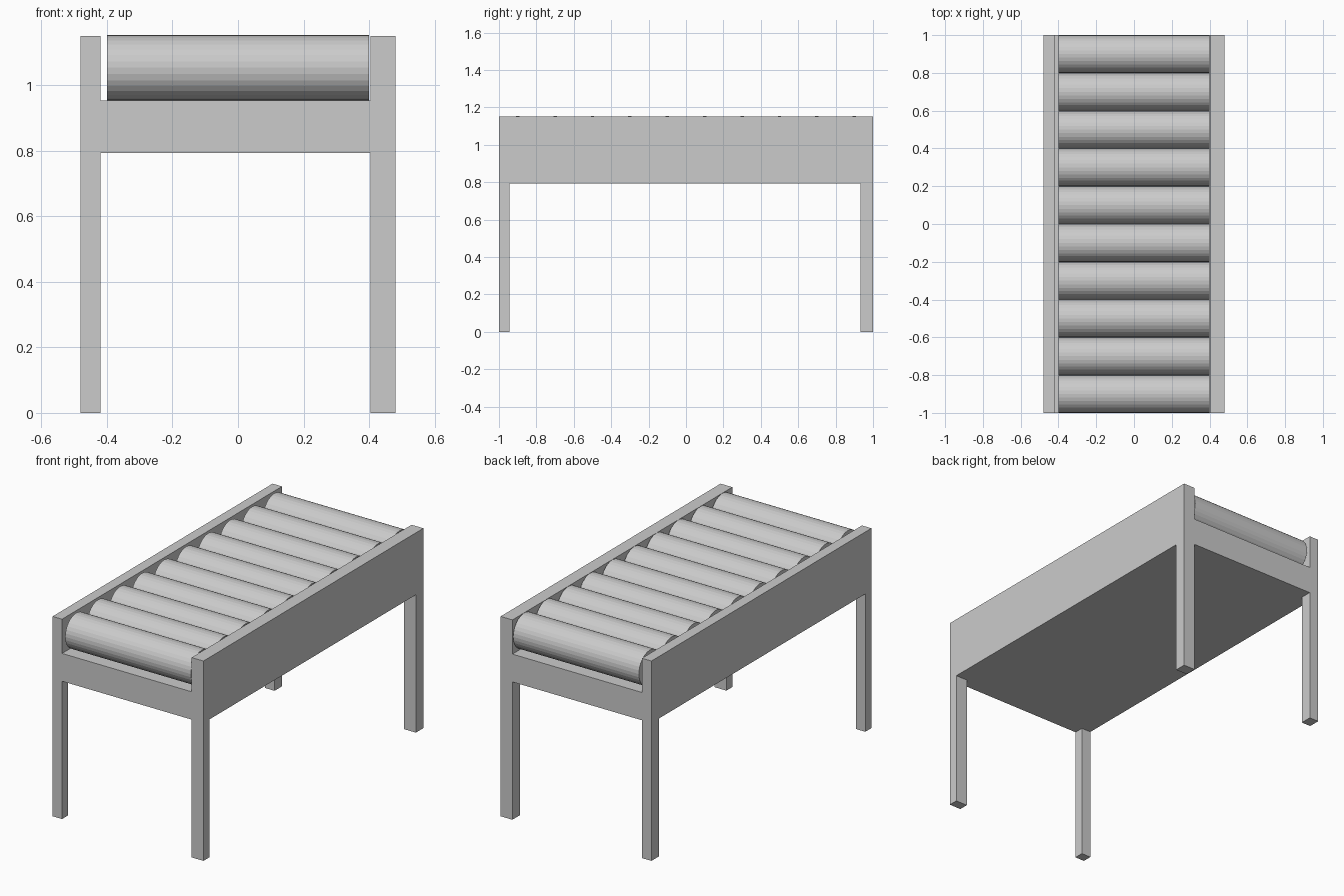
import bpy, bmesh, math
from mathutils import Matrix

if "Cube" in bpy.data.objects:
    bpy.data.objects.remove(bpy.data.objects["Cube"])

# Grid lines of the frame: leg/rail edges in x, leg edges in y, bed levels in z
XS = [-0.48, -0.42, 0.405, 0.48]
YS = [-1.0, -0.945, 0.932, 1.0]
ZS = [0.0, 0.793, 0.953, 1.15]


def finish(bm, name):
    mesh = bpy.data.meshes.new(name)
    bm.to_mesh(mesh)
    bm.free()
    obj = bpy.data.objects.new(name, mesh)
    bpy.context.collection.objects.link(obj)
    return obj


def filled(c):
    i, j, k = c
    if not all(0 <= n <= 2 for n in c):
        return False
    if k == 0:                      # four corner legs
        return i != 1 and j != 1
    return k == 1 or i != 1         # solid bed, then the two side rails


# Frame: legs, bed and rails as one clean welded shell
bm = bmesh.new()
for c in [(i, j, k) for i in range(3) for j in range(3) for k in range(3)]:
    if not filled(c):
        continue
    for axis in range(3):
        for side in (0, 1):
            near = list(c)
            near[axis] += 2 * side - 1
            if filled(tuple(near)):
                continue
            u, v = (axis + 1) % 3, (axis + 2) % 3
            corners = []
            for du, dv in ((0, 0), (1, 0), (1, 1), (0, 1)):
                p = list(c)
                p[axis] += side
                p[u] += du
                p[v] += dv
                corners.append(bm.verts.new((XS[p[0]], YS[p[1]], ZS[p[2]])))
            bm.faces.new(corners if side else corners[::-1])
bmesh.ops.remove_doubles(bm, verts=bm.verts, dist=1e-5)
bmesh.ops.dissolve_limit(bm, angle_limit=math.radians(1),
                         verts=bm.verts, edges=bm.edges)
finish(bm, "conveyor_frame")

# Rollers: ten capped cylinders lying across the bed
bm = bmesh.new()
bmesh.ops.create_cone(bm, cap_ends=True, segments=32, radius1=0.1, radius2=0.1,
                      depth=0.8, matrix=Matrix.Rotation(math.pi / 2, 4, 'Y'))
first = finish(bm, "roller_01")
for n in range(10):
    roller = first if n == 0 else bpy.data.objects.new(f"roller_{n + 1:02d}", first.data)
    if n:
        bpy.context.collection.objects.link(roller)
    roller.location = (0, -0.9 + 0.2 * n, 1.0535)
